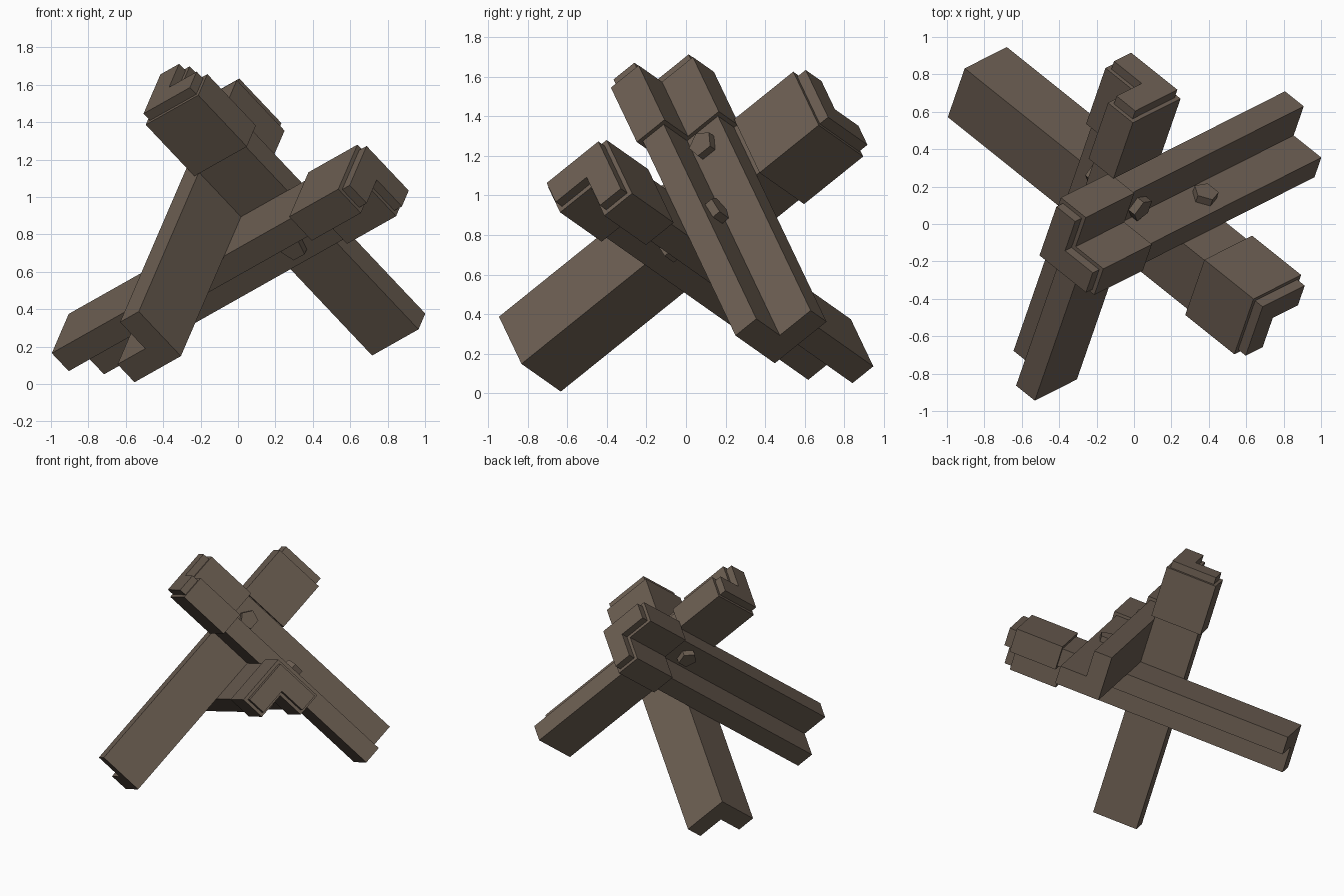
import bpy, bmesh, math
from mathutils import Vector

if "Cube" in bpy.data.objects:
    bpy.data.objects.remove(bpy.data.objects["Cube"])

# Three mutually perpendicular beam directions and the point where their corners meet
A = Vector((0.261, 0.752, 0.605)).normalized()
B = Vector((-0.649, -0.327, 0.687))
B = (B - A * B.dot(A)).normalized()
C = A.cross(B).normalized()
Q = Vector((0.016, 0.095, 0.894))

mat = bpy.data.materials.new("rusty brown steel")
mat.diffuse_color = (0.150, 0.113, 0.085, 1.0)
mat.use_nodes = True
mat.node_tree.nodes["Principled BSDF"].inputs["Base Color"].default_value = mat.diffuse_color


def prism(name, points, w, start, end):
    """Extrude a closed outline of 3D points along w from start to end."""
    bm = bmesh.new()
    low = [bm.verts.new(p + w * start) for p in points]
    high = [bm.verts.new(p + w * end) for p in points]
    bm.faces.new(low)
    bm.faces.new(high)
    n = len(points)
    for i in range(n):
        j = (i + 1) % n
        bm.faces.new((low[i], low[j], high[j], high[i]))
    bmesh.ops.recalc_face_normals(bm, faces=bm.faces)
    mesh = bpy.data.meshes.new(name)
    bm.to_mesh(mesh)
    bm.free()
    mesh.materials.append(mat)
    obj = bpy.data.objects.new(name, mesh)
    bpy.context.collection.objects.link(obj)
    return obj


def angle_iron(name, u, v, w, start, end, grow=0.0):
    """L-shaped section with its corner at Q and legs along u and v."""
    o, t, l = -grow, 0.14 + grow, 0.347 + grow
    outline = [(o, o), (l, o), (l, t), (t, t), (t, l), (o, l)]
    prism(name, [Q + u * x + v * y for x, y in outline], w, start, end)


def bolt_head(name, center, normal, side):
    """Five-sided bolt head standing on a leg face."""
    other = normal.cross(side)
    ring = []
    for i in range(5):
        ang = 2 * math.pi * i / 5
        ring.append(center + (side * math.cos(ang) + other * math.sin(ang)) * 0.07)
    prism(name, ring, normal, -0.03, 0.045)


# Beams, each with a slightly thicker sleeve near its upper end
beams = [
    ("rear_beam", B, -C, A, -1.231, 0.828, 0.375, 0.772),
    ("left_beam", A, C, B, -1.08, 0.803, 0.35, 0.75),
    ("right_beam", -A, -B, C, -1.289, 0.94, 0.517, 0.884),
]
for name, u, v, w, s, e, cs, ce in beams:
    angle_iron(name, u, v, w, s, e)
    angle_iron(name + "_sleeve", u, v, w, cs, ce, 0.023)

# Bolts through the touching legs, with a head on both sides
for sign, label in ((1, "outer"), (-1, "inner")):
    bolt_head("lower_bolt_" + label, Q - B * 0.235 + C * 0.238 + A * 0.14 * sign, A * sign, B)
    bolt_head("upper_bolt_" + label, Q + A * 0.215 + B * 0.24 + C * 0.14 * sign, C * sign, B)
